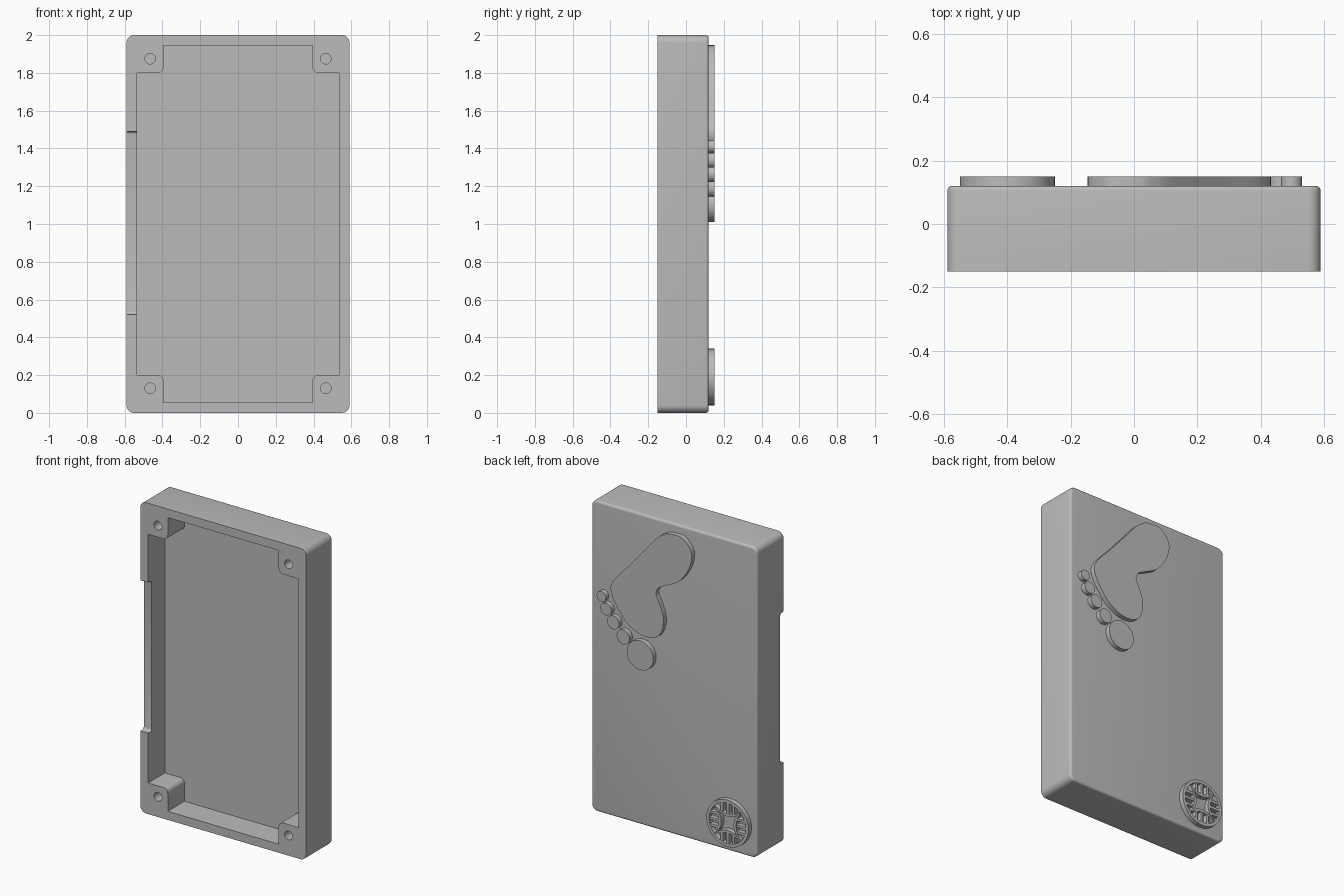
import bpy, bmesh, math
from math import sin, cos, pi
from mathutils import Vector

if "Cube" in bpy.data.objects:
    bpy.data.objects.remove(bpy.data.objects["Cube"], do_unlink=True)

grey = bpy.data.materials.new("light_grey")
grey.use_nodes = True
grey.diffuse_color = (0.5, 0.5, 0.5, 1)
grey.node_tree.nodes["Principled BSDF"].inputs["Base Color"].default_value = (0.5, 0.5, 0.5, 1)

BACK, TOP = 0.12, 0.15      # back face of the case, top of the raised shapes
FRONT, FLOOR = -0.15, 0.02  # open rim and cavity floor


def finish(name, bm):
    bmesh.ops.recalc_face_normals(bm, faces=bm.faces)
    mesh = bpy.data.meshes.new(name)
    bm.to_mesh(mesh)
    bm.free()
    mesh.materials.append(grey)
    ob = bpy.data.objects.new(name, mesh)
    bpy.context.collection.objects.link(ob)
    return ob


def smooth(ob):
    bpy.ops.object.select_all(action="DESELECT")
    ob.select_set(True)
    bpy.context.view_layer.objects.active = ob
    bpy.ops.object.shade_smooth_by_angle(angle=math.radians(35))


def prism(name, pts, y0, y1, bevel=0):
    """Extrude an (x, z) outline along y, optionally rounding the far rim."""
    bm = bmesh.new()
    near = bm.faces.new([bm.verts.new((x, y0, z)) for x, z in pts])
    ext = bmesh.ops.extrude_face_region(bm, geom=[near], use_keep_orig=True)["geom"]
    far = [v for v in ext if isinstance(v, bmesh.types.BMVert)]
    bmesh.ops.translate(bm, verts=far, vec=(0, y1 - y0, 0))
    if bevel:
        rim = [e for e in bm.edges if all(v in far for v in e.verts)]
        bmesh.ops.bevel(bm, geom=rim, offset=bevel, segments=5, profile=0.5, affect="EDGES")
    return finish(name, bm)


def band(name, outer, inner, y0, y1):
    """Closed frame between two outlines with equal point counts."""
    bm = bmesh.new()
    loops = [[bm.verts.new((x, y, z)) for x, z in pts]
             for pts, y in ((outer, y0), (outer, y1), (inner, y1), (inner, y0))]
    n = len(outer)
    for a, b in zip(loops, loops[1:] + loops[:1]):
        for i in range(n):
            j = (i + 1) % n
            bm.faces.new((a[i], a[j], b[j], b[i]))
    return finish(name, bm)


def circle(cx, cz, r, n=40):
    return [(cx + r * cos(2 * pi * i / n), cz + r * sin(2 * pi * i / n)) for i in range(n)]


def rounded(corners, steps=6):
    """Outline from (x, z, radius) right-angled corners."""
    pts = []
    for i, (x, z, r) in enumerate(corners):
        p = Vector((x, z))
        if not r:
            pts.append((x, z))
            continue
        u = (Vector(corners[i - 1][:2]) - p).normalized() * r
        v = (Vector(corners[(i + 1) % len(corners)][:2]) - p).normalized() * r
        for k in range(steps + 1):
            t = k / steps * pi / 2
            pts.append(tuple(p + u * (1 - sin(t)) + v * (1 - cos(t))))
    return pts


def spline(ctrl, steps=5):
    """Closed smooth curve through the control points."""
    out, n = [], len(ctrl)
    for i in range(n):
        a, b, c, d = (Vector(ctrl[(i + k) % n]) for k in (-1, 0, 1, 2))
        for s in range(steps):
            t = s / steps
            out.append(tuple(0.5 * (2 * b + (c - a) * t + (2 * a - 5 * b + 4 * c - d) * t * t
                                    + (3 * b - a - 3 * c + d) * t ** 3)))
    return out


def cut(ob, cutter):
    cutter.hide_render = True
    mod = ob.modifiers.new("cut", "BOOLEAN")
    mod.operation, mod.solver, mod.object = "DIFFERENCE", "EXACT", cutter
    with bpy.context.temp_override(object=ob, active_object=ob):
        bpy.ops.object.modifier_apply(modifier=mod.name)
    bpy.data.objects.remove(cutter, do_unlink=True)


# Case shell with rounded corners and a soft back rim
W = 0.59
case = prism("case", rounded([(-W, 0, .04), (W, 0, .04), (W, 2, .04), (-W, 2, .04)]),
             FRONT, BACK, bevel=0.015)

# Cavity leaving a square post in each corner
IX, PX, lo, post = 0.535, 0.395, 0.055, 0.2
quarter = [(IX, post, 0), (PX, post, .03), (PX, lo, 0)]
low = quarter + [(-x, z, r) for x, z, r in reversed(quarter)]
high = [(x, 2 - z, r) for x, z, r in reversed(low)]
cut(case, prism("cavity_cutter", rounded(low + high), FRONT - 0.1, FLOOR))

# Screw holes in the posts
for x in (-0.465, 0.465):
    for z in (0.13, 1.875):
        cut(case, prism("hole_cutter", circle(x, z, 0.028, 24), FRONT - 0.1, FLOOR))

# Shallow opening in the rim of the right wall
bm = bmesh.new()
bmesh.ops.create_cube(bm, size=1)
for v in bm.verts:
    v.co = (-0.57 + v.co.x * 0.1, FRONT - 0.015 + v.co.y * 0.1, 1.005 + v.co.z * 0.97)
ends = [e for e in bm.edges if all(v.co.y > FRONT for v in e.verts)
        and abs(e.verts[0].co.z - e.verts[1].co.z) < 0.01 and abs(e.verts[0].co.x - e.verts[1].co.x) > 0.01]
bmesh.ops.bevel(bm, geom=ends, offset=0.015, segments=4, profile=0.5, affect="EDGES")
cut(case, finish("rim_cutter", bm))
smooth(case)

# Raised footprint: sole and five toes
sole = [(.016, 1.942), (-.076, 1.94), (-.14, 1.873), (-.14, 1.796), (-.104, 1.716),
        (-.048, 1.65), (.023, 1.61), (.087, 1.577), (.109, 1.533), (.087, 1.481),
        (.059, 1.404), (.059, 1.334), (.087, 1.269), (.144, 1.238), (.222, 1.24),
        (.307, 1.282), (.378, 1.36), (.42, 1.432), (.431, 1.494), (.392, 1.561),
        (.307, 1.654), (.208, 1.769), (.116, 1.877), (.066, 1.92)]
smooth(prism("sole", spline(sole), BACK - 0.01, TOP))
toes = [("big_toe", .222, 1.105, .094), ("second_toe", .343, 1.19, .046),
        ("middle_toe", .413, 1.265, .043), ("fourth_toe", .465, 1.337, .039),
        ("little_toe", .498, 1.41, .033)]
for name, x, z, r in toes:
    smooth(prism(name, circle(x, z, r), BACK - 0.01, TOP))

# Round ornament: ring, concave four-pointed frame and slats
CX, CZ, R = -0.4, 0.19, 0.15


def star(tip, dip, n=10):
    """Four-pointed outline with inward curving sides."""
    pts = []
    h = tip / math.sqrt(2)
    for q in range(4):
        for i in range(n):
            t = i / n * 2 - 1
            x, z = -t * h, h - (h - dip) * (1 - t * t)
            a = q * pi / 2
            pts.append((CX + x * cos(a) - z * sin(a), CZ + x * sin(a) + z * cos(a)))
    return pts


smooth(band("ornament_ring", circle(CX, CZ, R, 48), circle(CX, CZ, R - .02, 48), BACK - .01, TOP))
smooth(band("ornament_star", star(.135, .062), star(.1, .044), BACK - .01, TOP))
for q in range(4):
    a = q * pi / 2
    for off in (-0.042, 0, 0.042):
        quad = [(off - .008, .055), (off + .008, .055), (off + .008, .133), (off - .008, .133)]
        pts = [(CX + x * cos(a) - z * sin(a), CZ + x * sin(a) + z * cos(a)) for x, z in quad]
        prism("ornament_slat", pts, BACK - .01, TOP - .002)
